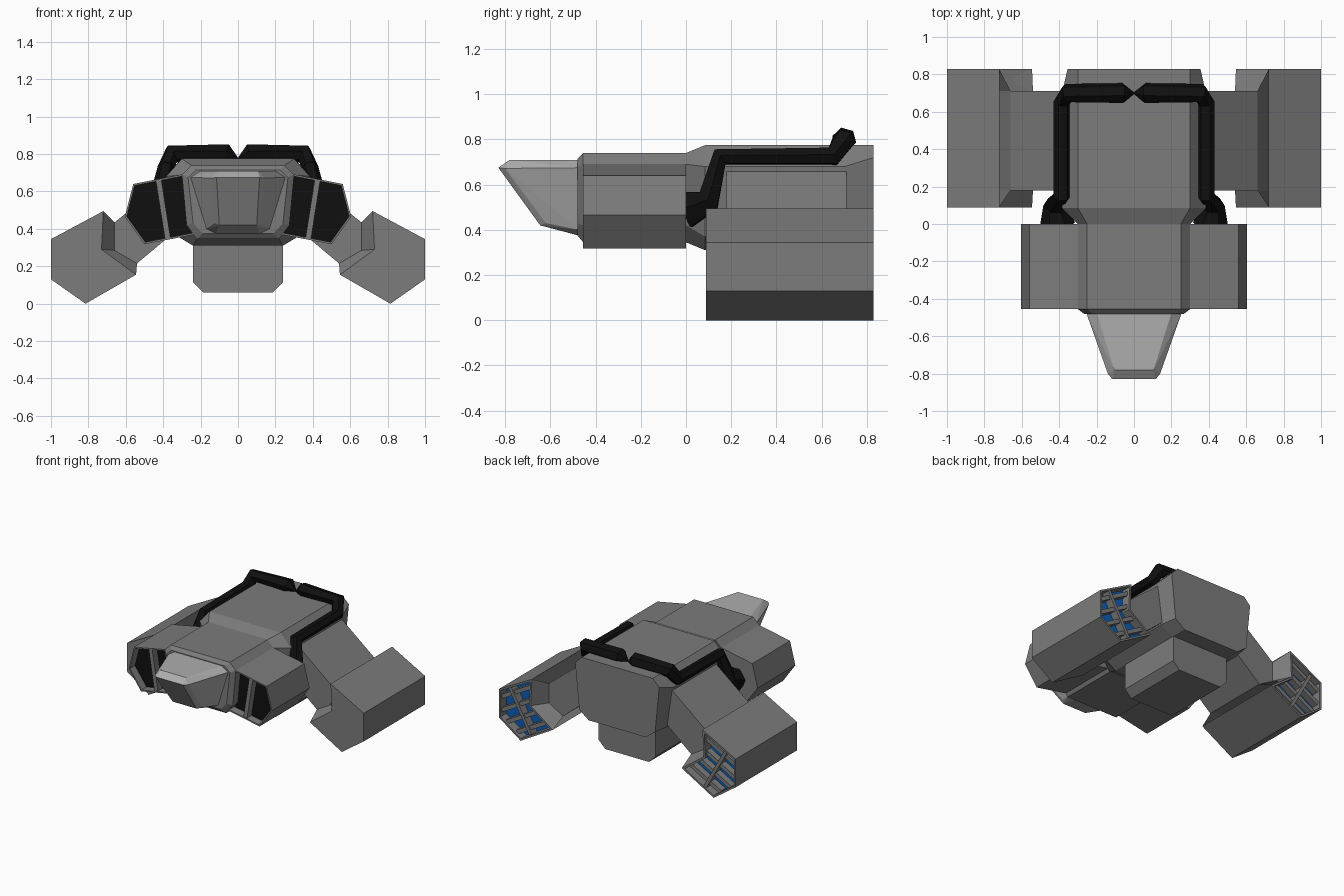
import bpy, bmesh, math
from mathutils import Vector

if "Cube" in bpy.data.objects:
    bpy.data.objects.remove(bpy.data.objects["Cube"])


def material(name, rgb):
    m = bpy.data.materials.new(name)
    m.diffuse_color = (*rgb, 1)
    m.use_nodes = True
    m.node_tree.nodes["Principled BSDF"].inputs["Base Color"].default_value = m.diffuse_color
    return m


GREY = material("hull_grey", (0.2, 0.2, 0.2))
LIGHT = material("canopy_grey", (0.42, 0.42, 0.42))
BLACK = material("black", (0.005, 0.005, 0.005))
BLUE = material("glow_blue", (0.004, 0.11, 0.45))


def finish(name, bm, *mats):
    me = bpy.data.meshes.new(name)
    bm.to_mesh(me)
    bm.free()
    for m in mats:
        me.materials.append(m)
    ob = bpy.data.objects.new(name, me)
    bpy.context.collection.objects.link(ob)
    return ob


def loft_bm(sections, sign=1):
    """Skin xz profiles placed at successive y values, with closed ends."""
    bm = bmesh.new()
    rings = [[bm.verts.new((sign * x, y, z)) for x, z in prof] for y, prof in sections]
    n = len(rings[0])
    for a, b in zip(rings, rings[1:]):
        for i in range(n):
            j = (i + 1) % n
            bm.faces.new((a[i], a[j], b[j], b[i]))
    bm.faces.new(rings[0])
    bm.faces.new(rings[-1])
    bmesh.ops.recalc_face_normals(bm, faces=bm.faces)
    bm.normal_update()
    return bm


def loft(name, sections, mat=GREY, sign=1):
    return finish(name, loft_bm(sections, sign), mat)


def sym(half):
    """Complete a right-hand half profile with its mirror image."""
    return half + [(-x, z) for x, z in reversed(half)]


def recessed(name, prof, y0, y1, at_back, rim, depth, inner, sign):
    """Prism whose front or back end is hollowed, with a coloured floor."""
    bm = loft_bm([(y0, prof), (y1, prof)], sign)
    d = 1 if at_back else -1
    face = max(bm.faces, key=lambda f: f.normal.y * d)
    bmesh.ops.inset_region(bm, faces=[face], thickness=rim, use_even_offset=True)
    bmesh.ops.inset_region(bm, faces=[face], thickness=0.001, depth=-depth,
                           use_even_offset=True)
    face.material_index = 1
    return finish(name, bm, GREY, inner)


def plate(name, p, q, thick, y0, y1, sign):
    """Flat bar between two xz points."""
    p, q = Vector(p), Vector(q)
    t = (q - p).normalized()
    o = Vector((-t.y, t.x)) * thick / 2
    prof = [tuple(v) for v in (p + o, q + o, q - o, p - o)]
    return loft(name, [(y0, prof), (y1, prof)], GREY, sign)


# main hull: bevelled front, slim forward half, wider rear half, tapered back
front = sym([(0.25, 0.74), (0.30, 0.69), (0.275, 0.42), (0.22, 0.345)])
lip = sym([(0.225, 0.715), (0.267, 0.675), (0.24, 0.43), (0.19, 0.375)])
rear = sym([(0.30, 0.775), (0.385, 0.68), (0.34, 0.37), (0.24, 0.31)])
tail = sym([(0.30, 0.775), (0.355, 0.72), (0.32, 0.37), (0.24, 0.31)])
loft("hull", [(-0.48, lip), (-0.455, front), (0, front), (0.085, rear),
              (0.70, rear), (0.83, tail)])

# faceted canopy nose
bm = bmesh.new()
for x, y, z in [(0.20, -0.475, 0.71), (0.255, -0.475, 0.675), (0.17, -0.475, 0.40),
                (0.12, -0.475, 0.375), (0.105, -0.78, 0.71), (0.115, -0.83, 0.675),
                (0.14, -0.80, 0.672), (0.10, -0.645, 0.42), (0.125, -0.62, 0.43)]:
    for s in (1, -1):
        bm.verts.new((s * x, y, z))
bmesh.ops.convex_hull(bm, input=bm.verts)
bmesh.ops.dissolve_limit(bm, angle_limit=0.02, verts=bm.verts, edges=bm.edges)
finish("canopy_nose", bm, LIGHT)

# belly box
belly = sym([(0.24, 0.34), (0.24, 0.115), (0.185, 0.06)])
loft("belly_box", [(0.19, belly), (0.71, belly)])

intake = [(0.28, 0.695), (0.56, 0.64), (0.605, 0.465), (0.50, 0.318), (0.23, 0.37)]
pod = [(0.72, 0.495), (1.0, 0.345), (1.0, 0.13), (0.815, 0.0), (0.545, 0.155), (0.73, 0.29)]
arm = [(0.66, 0.435), (0.32, 0.707), (0.20, 0.50), (0.54, 0.215), (0.66, 0.285)]
flare_wide = [(0.72, 0.495), (0.73, 0.29), (0.545, 0.155), (0.735, 0.282)]
flare_slim = [(0.66, 0.435), (0.66, 0.285), (0.54, 0.215), (0.735, 0.282)]

for s, side in ((1, "right"), (-1, "left")):
    # air intake with a divider bar
    recessed("intake_" + side, intake, -0.455, 0, False, 0.01, 0.06, BLACK, s)
    plate("intake_divider_" + side, (0.425, 0.662), (0.375, 0.345), 0.03, -0.45, -0.38, s)

    # arm and its flared joint to the engine pod
    loft("arm_" + side, [(0.18, arm), (0.71, arm)], GREY, s)
    loft("arm_flare_" + side, [(0.092, flare_wide), (0.18, flare_slim),
                               (0.71, flare_slim), (0.828, flare_wide)], GREY, s)

    # engine pod with glowing recessed exhaust
    recessed("engine_pod_" + side, pod, 0.088, 0.83, True, 0.014, 0.07, BLUE, s)

    # exhaust grille in the tilted axes of the pod
    c, u, v = Vector((0.7725, 0.25)), Vector((0.874, -0.486)), Vector((0.486, 0.874))
    plate("exhaust_divider_" + side, c + u * 0.06 - v * 0.18, c + u * 0.06 + v * 0.18,
          0.025, 0.75, 0.822, s)
    for k in range(4):
        n = -0.135 + 0.09 * k
        inner = -0.045 - 0.56 * abs(n)
        outer = 0.245 - 0.53 * abs(n)
        plate(f"exhaust_slat_{side}_{k + 1}", c + u * inner + v * n,
              c + u * outer + v * n, 0.03, 0.75, 0.81, s)

    # black pipe from the intake back along the hull and across the tail
    cu = bpy.data.curves.new("pipe_" + side, 'CURVE')
    cu.dimensions = '3D'
    cu.bevel_depth = 1.0
    cu.bevel_resolution = 1
    cu.use_fill_caps = True
    path = [(0.41, -0.005, 0.49, 0.095), (0.425, 0.10, 0.53, 0.06),
            (0.385, 0.15, 0.722, 0.046), (0.385, 0.65, 0.725, 0.046),
            (0.355, 0.70, 0.80, 0.052), (0.06, 0.70, 0.80, 0.055),
            (0.0, 0.70, 0.775, 0.004)]
    sp = cu.splines.new('POLY')
    sp.points.add(len(path) - 1)
    for pt, (x, y, z, r) in zip(sp.points, path):
        pt.co = (s * x, y, z, 1)
        pt.radius = r
    sp.use_smooth = False
    cu.materials.append(BLACK)
    ob = bpy.data.objects.new("pipe_" + side, cu)
    bpy.context.collection.objects.link(ob)
